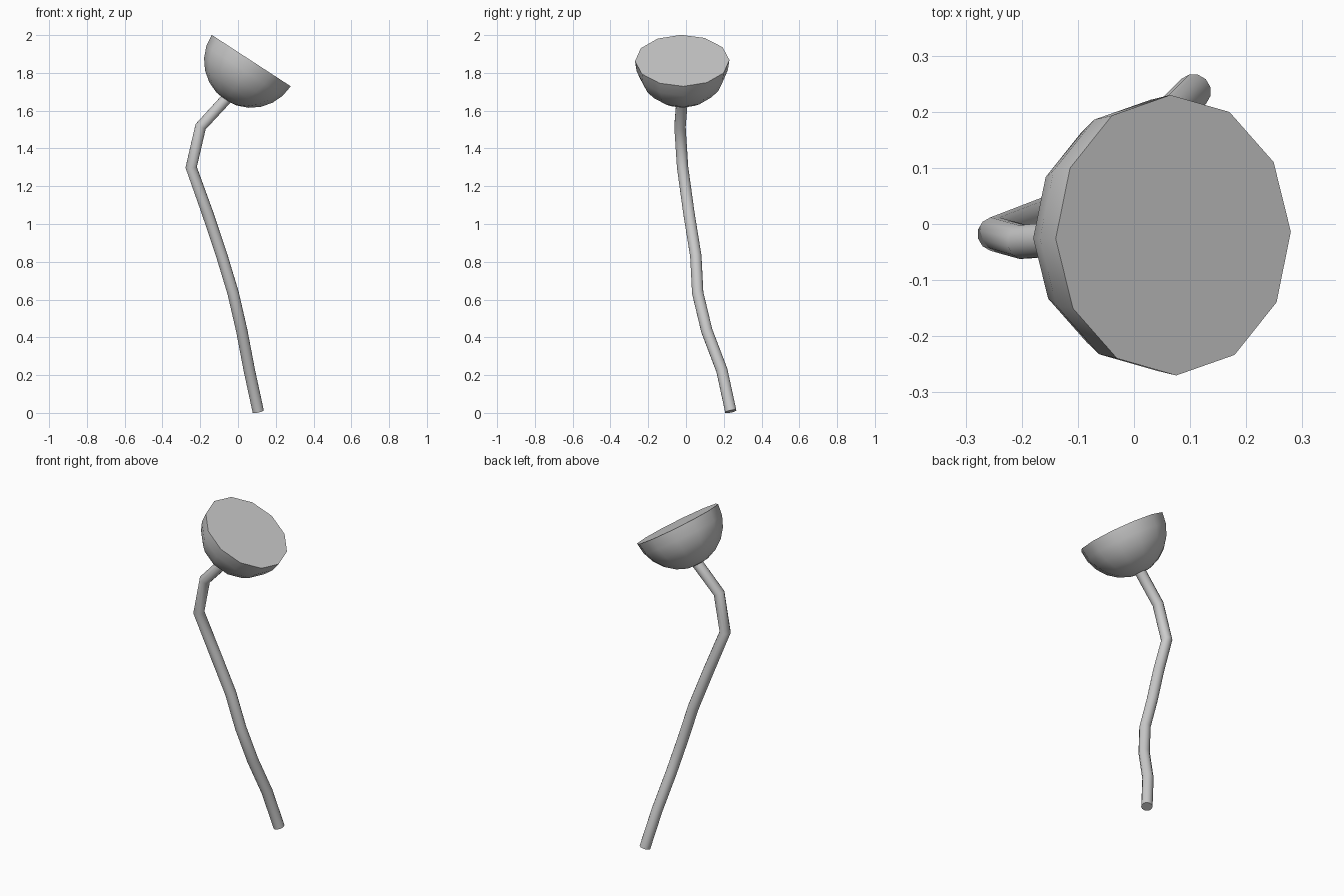
import bpy, bmesh, math
from mathutils import Vector, Matrix

if "Cube" in bpy.data.objects:
    bpy.data.objects.remove(bpy.data.objects["Cube"])


def smooth(obj, degrees):
    bpy.ops.object.select_all(action='DESELECT')
    obj.select_set(True)
    bpy.context.view_layer.objects.active = obj
    bpy.ops.object.shade_smooth_by_angle(angle=math.radians(degrees))


# Half-ball head: rim centre, radius, and the direction its flat face looks
centre = Vector((0.07, -0.02, 1.865))
radius = 0.25
normal = Vector((0.545, 0, 0.838)).normalized()

bm = bmesh.new()
bmesh.ops.create_uvsphere(bm, u_segments=12, v_segments=12, radius=radius)
geom = bm.verts[:] + bm.edges[:] + bm.faces[:]
bmesh.ops.delete(bm, geom=[v for v in bm.verts if v.co.z > 0.001], context='VERTS')
rim = [e for e in bm.edges if e.is_boundary]
bmesh.ops.contextual_create(bm, geom=rim)
bmesh.ops.recalc_face_normals(bm, faces=bm.faces[:])
tilt = Matrix.Rotation(math.atan2(normal.x, normal.z), 4, 'Y')
twist = Matrix.Rotation(0.025, 4, 'Z')
bm.transform(Matrix.Translation(centre) @ tilt @ twist)
mesh = bpy.data.meshes.new("head")
bm.to_mesh(mesh)
bm.free()
head = bpy.data.objects.new("head", mesh)
bpy.context.collection.objects.link(head)
smooth(head, 40)

# Crooked stem: a round tube along a hand-placed path, ending at the head's pole
pole = centre - normal * (radius - 0.01)
path = [(0.107, 0.237, 0.008), (0.06, 0.19, 0.225), (0.02, 0.11, 0.435),
        (-0.026, 0.062, 0.635), (-0.085, 0.052, 0.83), (-0.162, 0.015, 1.06),
        (-0.248, -0.018, 1.30), (-0.198, -0.032, 1.515), tuple(pole)]
curve = bpy.data.curves.new("stem", 'CURVE')
curve.dimensions = '3D'
curve.bevel_depth = 0.031
curve.bevel_resolution = 4
curve.use_fill_caps = True
spline = curve.splines.new('POLY')
spline.points.add(len(path) - 1)
for point, co in zip(spline.points, path):
    point.co = (*co, 1)
stem = bpy.data.objects.new("stem", curve)
bpy.context.collection.objects.link(stem)
bpy.ops.object.select_all(action='DESELECT')
stem.select_set(True)
bpy.context.view_layer.objects.active = stem
bpy.ops.object.convert(target='MESH')
smooth(bpy.context.view_layer.objects.active, 40)
